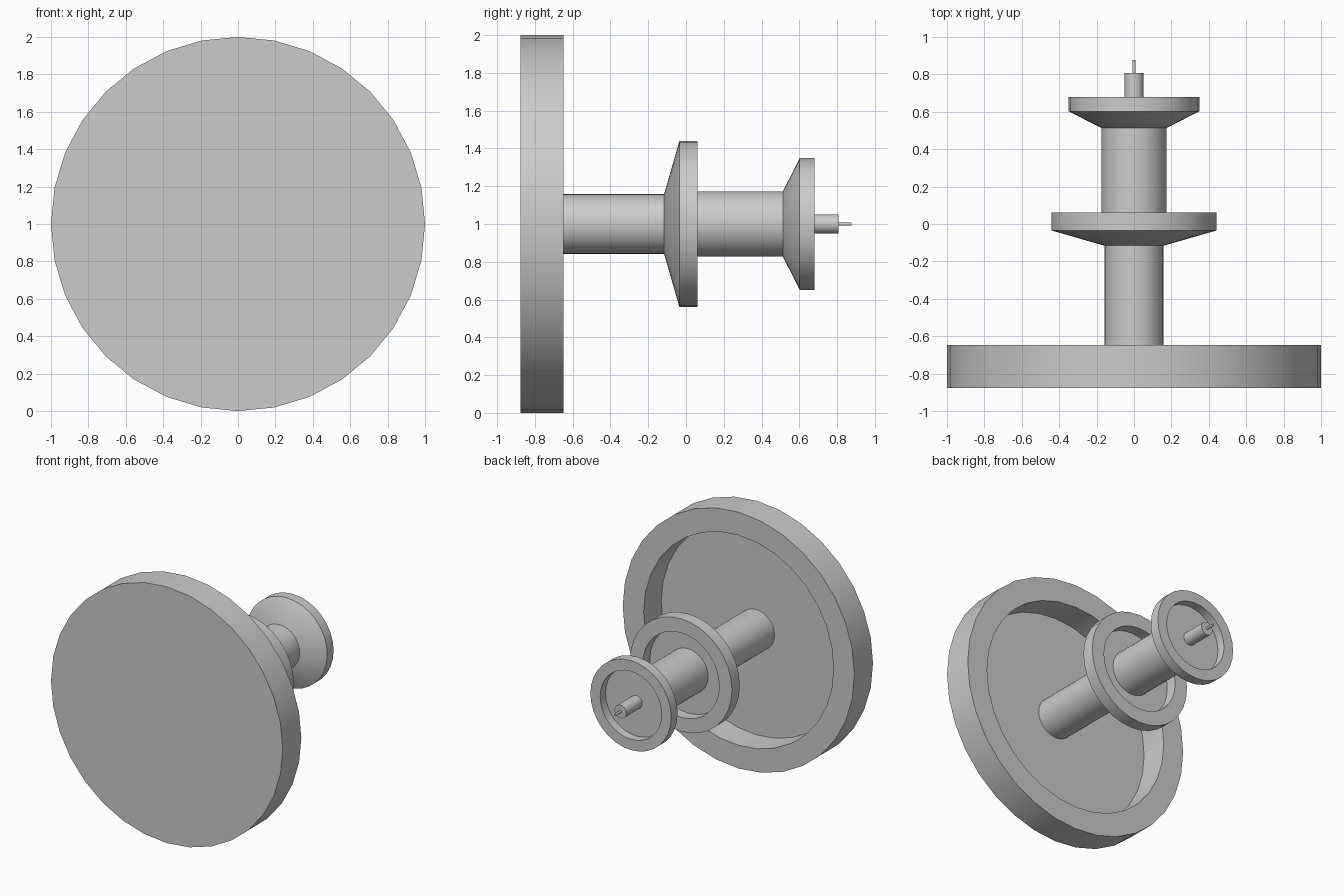
import bpy
import bmesh
from math import cos, sin, tau, radians
from mathutils import Vector

SIDES = 32
AXIS_Z = 1.0

cube = bpy.data.objects.get("Cube")
if cube:
    bpy.data.objects.remove(cube, do_unlink=True)

grey = bpy.data.materials.new("plain_grey")
grey.use_nodes = True
colour = (0.6, 0.6, 0.6, 1)
grey.diffuse_color = colour
grey.node_tree.nodes["Principled BSDF"].inputs["Base Color"].default_value = colour


def lathe(name, profile):
    """Turn (radius, y) points about the y axis and cap both ends."""
    bm = bmesh.new()
    rings = []
    for radius, y in profile:
        angles = [tau * i / SIDES for i in range(SIDES)]
        rings.append([bm.verts.new(Vector((radius * sin(a), y, radius * cos(a))))
                      for a in angles])
    for a, b in zip(rings, rings[1:]):
        for i in range(SIDES):
            j = (i + 1) % SIDES
            bm.faces.new((a[i], a[j], b[j], b[i]))
    bm.faces.new(rings[0])
    bm.faces.new(rings[-1])
    bmesh.ops.recalc_face_normals(bm, faces=bm.faces[:])
    mesh = bpy.data.meshes.new(name)
    bm.to_mesh(mesh)
    bm.free()
    mesh.materials.append(grey)
    obj = bpy.data.objects.new(name, mesh)
    obj.location.z = AXIS_Z
    bpy.context.collection.objects.link(obj)
    bpy.ops.object.select_all(action="DESELECT")
    obj.select_set(True)
    bpy.context.view_layer.objects.active = obj
    bpy.ops.object.shade_smooth_by_angle(angle=radians(30))
    return obj


def rod(name, radius, start, end):
    return lathe(name, [(radius, start), (radius, end)])


def flange(name, neck, outer, inner, start, rim, end, floor):
    """Cone flaring into a rim, with a round recess in the back."""
    return lathe(name, [(neck, start), (outer, rim), (outer, end),
                        (inner, end), (inner, floor)])


# Large front disc, hollow at the back
lathe("front_disc", [(1, -0.877), (1, -0.648), (0.82, -0.648), (0.82, -0.865)])

# Stepped shaft and its two flared flanges
rod("front_shaft", 0.158, -0.87, -0.11)
flange("middle_flange", 0.158, 0.44, 0.33, -0.116, -0.035, 0.062, -0.025)
rod("rear_shaft", 0.173, -0.03, 0.516)
flange("rear_flange", 0.173, 0.349, 0.265, 0.513, 0.602, 0.68, 0.613)

# End pin and thin tip
rod("end_pin", 0.051, 0.61, 0.808)
rod("pin_tip", 0.009, 0.8, 0.877)
